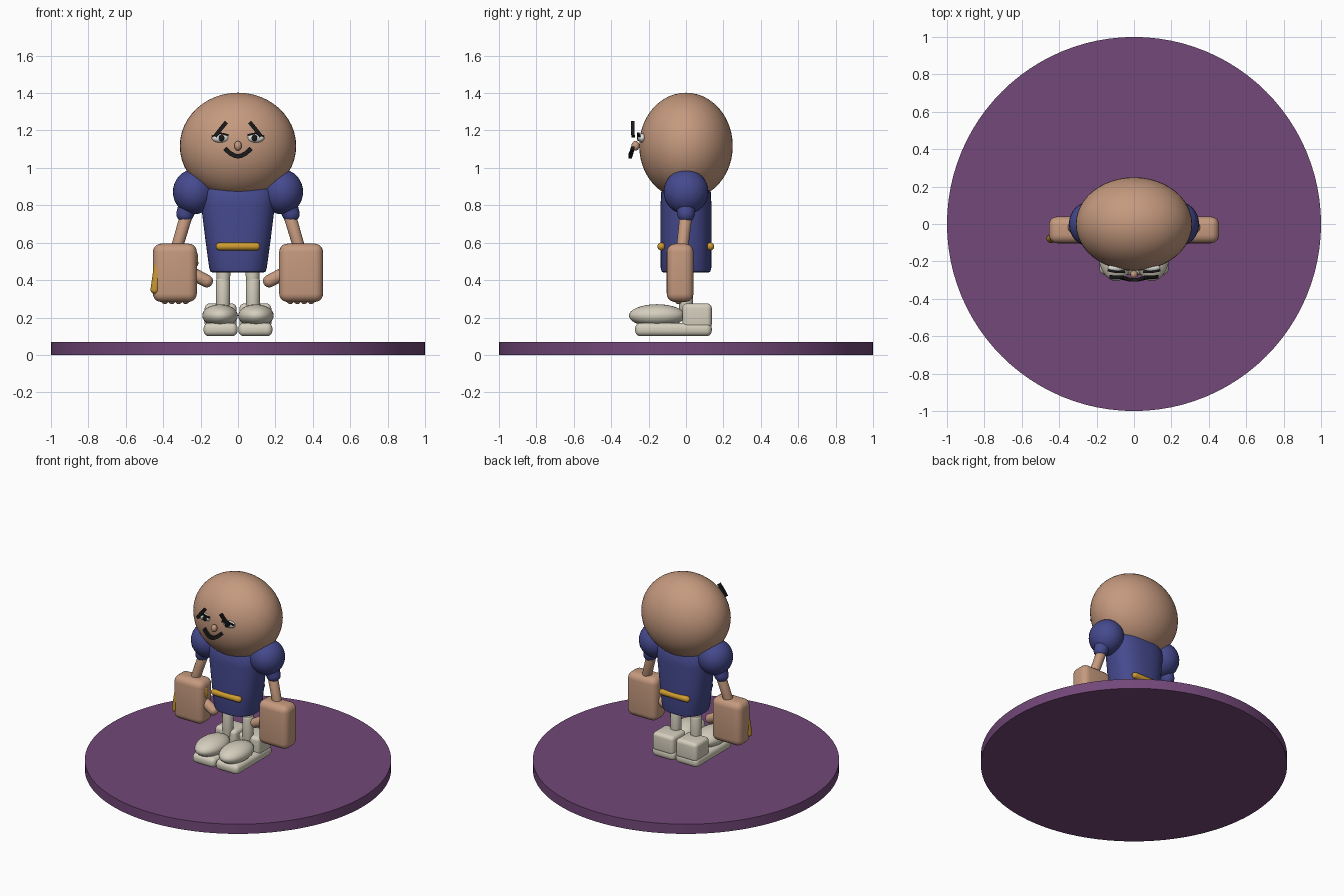
import bpy, bmesh, math
from mathutils import Vector, Matrix

if "Cube" in bpy.data.objects:
    bpy.data.objects.remove(bpy.data.objects["Cube"])


def material(name, rgb):
    m = bpy.data.materials.new(name)
    m.diffuse_color = (*rgb, 1)
    m.use_nodes = True
    m.node_tree.nodes["Principled BSDF"].inputs["Base Color"].default_value = m.diffuse_color
    return m


SKIN = material("skin", (0.56, 0.32, 0.21))
PURPLE = material("purple", (0.17, 0.065, 0.19))
BLUE = material("blue", (0.06, 0.068, 0.27))
CREAM = material("cream", (0.66, 0.62, 0.51))
GOLD = material("gold", (0.62, 0.33, 0.03))
BLACK = material("black", (0.01, 0.01, 0.01))
WHITE = material("eye_white", (0.75, 0.75, 0.72))


def finish(name, bm, mat):
    bmesh.ops.recalc_face_normals(bm, faces=bm.faces)
    me = bpy.data.meshes.new(name)
    bm.to_mesh(me)
    bm.free()
    me.materials.append(mat)
    ob = bpy.data.objects.new(name, me)
    bpy.context.collection.objects.link(ob)
    bpy.ops.object.select_all(action='DESELECT')
    ob.select_set(True)
    bpy.context.view_layer.objects.active = ob
    bpy.ops.object.shade_smooth_by_angle(angle=math.radians(40))
    return ob


def ellipsoid(name, centre, radii, mat, seg=32):
    bm = bmesh.new()
    bmesh.ops.create_uvsphere(bm, u_segments=seg, v_segments=seg // 2, radius=1)
    bmesh.ops.scale(bm, vec=radii, verts=bm.verts)
    bmesh.ops.translate(bm, vec=centre, verts=bm.verts)
    return finish(name, bm, mat)


def capsule(name, a, b, ra, rb, mat):
    """Round-ended, tapered tube from a to b."""
    a, b = Vector(a), Vector(b)
    half = (b - a).length / 2
    bm = bmesh.new()
    bmesh.ops.create_uvsphere(bm, u_segments=24, v_segments=13, radius=1)
    for v in bm.verts:
        top = v.co.z > 0
        v.co = v.co * (rb if top else ra)
        v.co.z += half if top else -half
    q = (b - a).to_track_quat('Z', 'Y').to_matrix().to_4x4()
    bm.transform(Matrix.Translation((a + b) / 2) @ q)
    return finish(name, bm, mat)


def rounded_box(name, lo, hi, bevel, mat):
    lo, hi = Vector(lo), Vector(hi)
    bm = bmesh.new()
    bmesh.ops.create_cube(bm, size=1)
    bmesh.ops.scale(bm, vec=hi - lo, verts=bm.verts)
    bmesh.ops.translate(bm, vec=(lo + hi) / 2, verts=bm.verts)
    bmesh.ops.bevel(bm, geom=bm.edges[:], offset=bevel, segments=5,
                    profile=0.5, affect='EDGES')
    return finish(name, bm, mat)


def stroke(name, points, width, depth, mat):
    """Flat-ended ribbon through points facing the front."""
    bm = bmesh.new()
    pts = [Vector(p) for p in points]
    rings = []
    for i, p in enumerate(pts):
        d = pts[min(i + 1, len(pts) - 1)] - pts[max(i - 1, 0)]
        d.y = 0
        d.normalize()
        n = Vector((-d.z, 0, d.x)) * width / 2
        y = Vector((0, depth / 2, 0))
        rings.append([bm.verts.new(p + o) for o in (n + y, n - y, -n - y, -n + y)])
    for r, s in zip(rings, rings[1:]):
        for k in range(4):
            bm.faces.new((r[k], r[(k + 1) % 4], s[(k + 1) % 4], s[k]))
    bm.faces.new(rings[0])
    bm.faces.new(rings[-1])
    return finish(name, bm, mat)


# Round base
bm = bmesh.new()
bmesh.ops.create_cone(bm, cap_ends=True, segments=96, radius1=1, radius2=1, depth=0.07)
bmesh.ops.translate(bm, vec=(0, 0, 0.035), verts=bm.verts)
finish("base_disc", bm, PURPLE)

# Head and nose
ellipsoid("head", (0, 0, 1.117), (0.311, 0.25, 0.285), SKIN, 48)
ellipsoid("nose", (0, -0.27, 1.118), (0.02, 0.022, 0.026), SKIN, 16)

# Shirt body lofted through rounded-oval sections: z, half width, half depth
sections = [(0.44, 0.135, 0.12), (0.445, 0.147, 0.13), (0.465, 0.154, 0.135),
            (0.62, 0.175, 0.136), (0.80, 0.197, 0.136), (0.87, 0.2, 0.133),
            (0.91, 0.17, 0.11)]
bm = bmesh.new()
rings = []
for z, hw, hd in sections:
    ring = []
    for i in range(48):
        c, s = math.cos(math.tau * i / 48), math.sin(math.tau * i / 48)
        ring.append(bm.verts.new((math.copysign(abs(c) ** 0.8, c) * hw,
                                  math.copysign(abs(s) ** 0.8, s) * hd, z)))
    rings.append(ring)
for r, s in zip(rings, rings[1:]):
    for k in range(48):
        bm.faces.new((r[k], r[(k + 1) % 48], s[(k + 1) % 48], s[k]))
bm.faces.new(rings[0])
bm.faces.new(rings[-1])
finish("shirt", bm, BLUE)

# Belt bars, front and back
for label, y in (("front", -0.132), ("back", 0.13)):
    capsule("belt_" + label, (-0.098, y, 0.58), (0.098, y, 0.58), 0.021, 0.021, GOLD)

for side, s in (("left", -1), ("right", 1)):
    # Arm
    ellipsoid(side + "_puff_sleeve", (s * 0.235, 0, 0.872), (0.113, 0.12, 0.12), BLUE)
    capsule(side + "_sleeve", (s * 0.25, 0, 0.84), (s * 0.283, 0, 0.755), 0.058, 0.047, BLUE)
    capsule(side + "_forearm", (s * 0.275, 0, 0.75), (s * 0.328, -0.02, 0.57), 0.034, 0.032, SKIN)

    # Hand with finger tips and thumb
    x0, x1 = sorted((s * 0.22, s * 0.455))
    rounded_box(side + "_hand", (x0, -0.103, 0.283), (x1, 0.04, 0.595), 0.045, SKIN)
    for i in range(4):
        x = s * (0.28 + 0.037 * i)
        capsule(f"{side}_finger_{i + 1}", (x, -0.03, 0.33), (x, -0.04, 0.292), 0.022, 0.02, SKIN)
    capsule(side + "_thumb", (s * 0.235, -0.035, 0.43), (s * 0.168, -0.04, 0.395),
            0.035, 0.034, SKIN)

    # Leg
    capsule(side + "_thigh", (s * 0.078, 0, 0.48), (s * 0.078, 0, 0.39), 0.04, 0.035, CREAM)
    capsule(side + "_shin", (s * 0.08, 0, 0.39), (s * 0.08, 0, 0.24), 0.038, 0.037, CREAM)

    # Shoe
    x0, x1 = sorted((s * 0.002, s * 0.184))
    rounded_box(side + "_sole", (x0, -0.272, 0.1), (x1, 0.138, 0.172), 0.03, CREAM)
    x0, x1 = sorted((s * 0.008, s * 0.178))
    rounded_box(side + "_heel", (x0, -0.02, 0.14), (x1, 0.138, 0.275), 0.026, CREAM)
    ellipsoid(side + "_toe_cap", (s * 0.096, -0.155, 0.21), (0.095, 0.15, 0.061), CREAM)

    # Eye and eyebrow
    ellipsoid(side + "_eye", (s * 0.095, -0.235, 1.16), (0.046, 0.022, 0.025), WHITE, 20)
    ellipsoid(side + "_pupil", (s * 0.088, -0.254, 1.16), (0.015, 0.008, 0.018), BLACK, 16)
    stroke(side + "_eyebrow", [(s * 0.062, -0.285, 1.245), (s * 0.095, -0.285, 1.205),
                               (s * 0.123, -0.283, 1.168)], 0.021, 0.018, BLACK)
    stroke(side + "_eye_lash", [(s * 0.05, -0.255, 1.175), (s * 0.095, -0.257, 1.186),
                                (s * 0.14, -0.248, 1.168)], 0.009, 0.012, BLACK)

# Smile
stroke("mouth", [(-0.07, -0.285, 1.105), (-0.045, -0.292, 1.08), (-0.02, -0.298, 1.066),
                 (0, -0.299, 1.062), (0.02, -0.298, 1.066), (0.045, -0.292, 1.08),
                 (0.07, -0.285, 1.105)], 0.024, 0.018, BLACK)

# Gold trim on one hand
capsule("hand_trim_outer", (-0.415, -0.07, 0.565), (-0.444, -0.078, 0.35), 0.022, 0.024, GOLD)
capsule("hand_trim_inner", (-0.235, -0.045, 0.535), (-0.232, -0.045, 0.49), 0.02, 0.02, GOLD)
